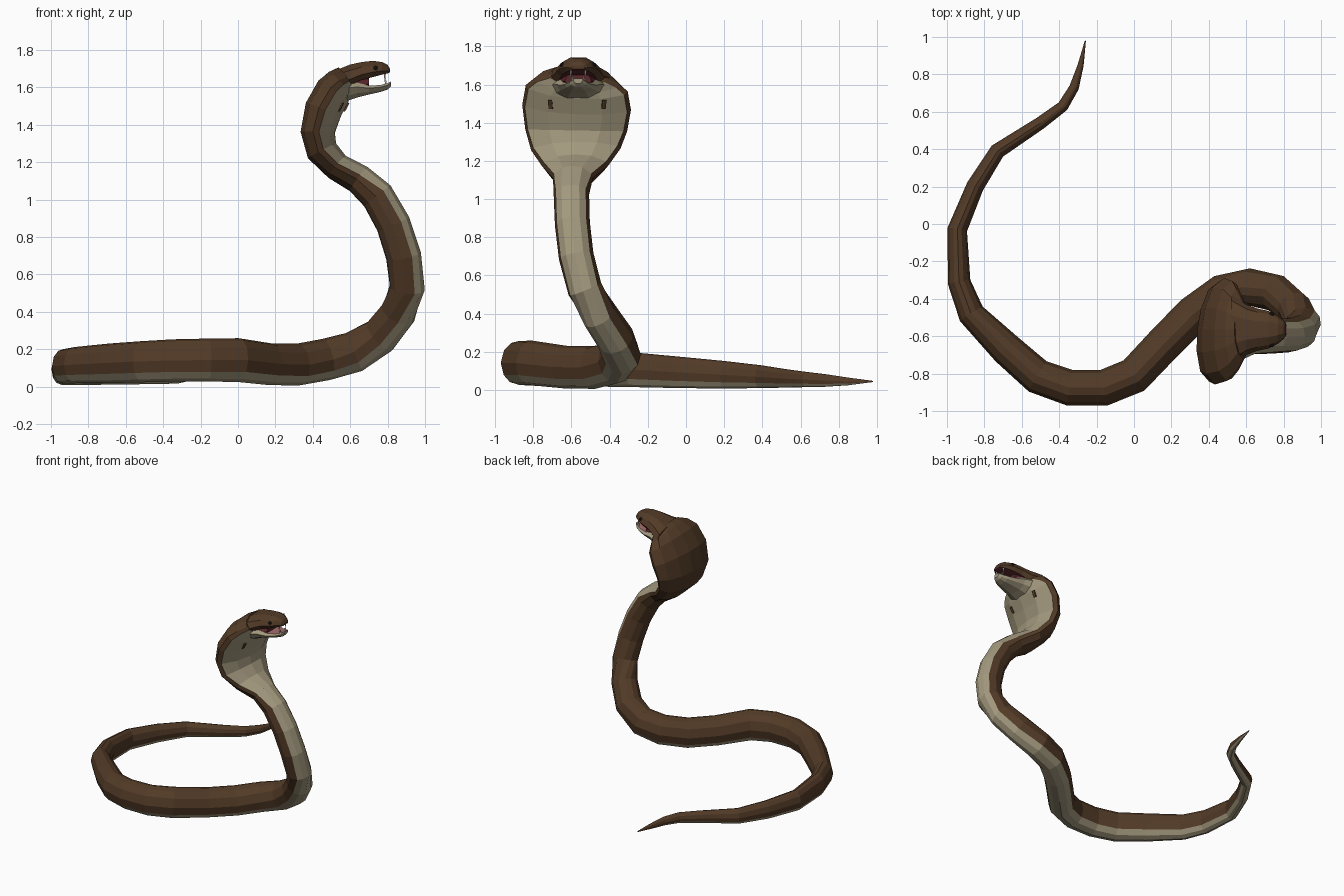
import bpy, bmesh, math
from mathutils import Vector

if "Cube" in bpy.data.objects:
    bpy.data.objects.remove(bpy.data.objects["Cube"])


def mat(name, rgb):
    m = bpy.data.materials.new(name)
    m.diffuse_color = (*rgb, 1)
    m.use_nodes = True
    m.node_tree.nodes["Principled BSDF"].inputs["Base Color"].default_value = m.diffuse_color
    return m


BROWN = mat("scale brown", (0.085, 0.043, 0.020))
PALE = mat("belly beige", (0.37, 0.32, 0.21))
RED = mat("mouth dark red", (0.10, 0.02, 0.025))
PINK = mat("jaw lining pink", (0.38, 0.15, 0.15))
WHITE = mat("fang white", (0.78, 0.74, 0.64))
BLACK = mat("eye black", (0.015, 0.012, 0.01))


def loft(name, rings, mats, rule):
    """Skin closed rings; rule(segment index) gives the material index."""
    bm = bmesh.new()
    vs = [[bm.verts.new(p) for p in r] for r in rings]
    n = len(rings[0])
    for a, b in zip(vs, vs[1:]):
        for k in range(n):
            j = (k + 1) % n
            f = bm.faces.new((a[k], a[j], b[j], b[k]))
            f.material_index = rule(k)
    bm.faces.new(vs[0])
    bm.faces.new(vs[-1])
    bmesh.ops.recalc_face_normals(bm, faces=bm.faces)
    me = bpy.data.meshes.new(name)
    bm.to_mesh(me)
    bm.free()
    for m in mats:
        me.materials.append(m)
    ob = bpy.data.objects.new(name, me)
    bpy.context.collection.objects.link(ob)
    return ob


# Body path, tail to neck: x, y, z, half width, half depth
body = [
    (-.26, .98, .045, .003, .003), (-.285, .85, .045, .016, .02),
    (-.32, .73, .05, .026, .033), (-.38, .63, .055, .03, .04),
    (-.50, .54, .06, .034, .047), (-.73, .39, .07, .042, .06),
    (-.85, .20, .08, .047, .072), (-.945, -.03, .092, .053, .082),
    (-.935, -.31, .108, .061, .092), (-.87, -.48, .115, .072, .097),
    (-.68, -.67, .125, .088, .106), (-.515, -.815, .133, .094, .11),
    (-.345, -.875, .14, .096, .113), (-.16, -.875, .142, .097, .115),
    (0, -.81, .142, .098, .117), (.17, -.63, .12, .098, .112),
    (.32, -.48, .118, .1, .112), (.47, -.37, .145, .1, .112),
    (.62, -.337, .185, .1, .11), (.76, -.37, .27, .1, .102),
    (.855, -.45, .39, .095, .098), (.905, -.53, .53, .092, .095),
    (.885, -.575, .70, .092, .095), (.83, -.595, .87, .092, .093),
    (.745, -.6, 1.02, .093, .09)]
# Hood: same columns
hood = [
    (.645, -.592, 1.11, .105, .08), (.53, -.58, 1.175, .175, .075),
    (.45, -.577, 1.26, .235, .085), (.427, -.575, 1.36, .268, .09),
    (.457, -.573, 1.48, .286, .1), (.51, -.572, 1.58, .268, .098),
    (.545, -.57, 1.62, .22, .086), (.58, -.568, 1.645, .15, .075)]

rows = body + hood
P = [Vector(r[:3]) for r in rows]
rings = []
for i, r in enumerate(rows):
    a, b = P[max(i - 1, 0)], P[min(i + 1, len(P) - 1)]
    t = ((P[i] - a).normalized() + (b - P[i]).normalized()).normalized()
    flat = Vector((-t.y, t.x, 0)).normalized()      # sideways on the ground
    w = min(max((r[2] - .2) / .3, 0), 1)
    s = flat.lerp(Vector((.1, 1, 0)), w)            # sideways when upright
    s = (s - t * s.dot(t)).normalized()
    belly = s.cross(t)
    edge = 57 if i < len(body) else 70
    half = [30, edge, 90, 125, 155]
    angs = [0] + half + [180] + [-q for q in reversed(half)]
    rings.append([P[i] + s * (r[3] * math.sin(math.radians(q)))
                  + belly * (r[4] * math.cos(math.radians(q))) for q in angs])
loft("body_and_hood", rings, [BROWN, PALE], lambda k: int(k in (0, 1, 10, 11)))

YH = -.565   # middle of the head


def head_part(name, secs, mats, flip=False):
    """Sections x, z crown, z mouth side, half width; mouth side is flat."""
    shape = [(.8, 0), (1, .3), (.82, .72), (.4, 1)]
    prof = shape + [(-y, z) for y, z in reversed(shape)]
    rr = [[Vector((x, YH + y * w, zm + (zc - zm) * z)) for y, z in prof]
          for x, zc, zm, w in secs]
    return loft(name, rr, mats, lambda k: int(k == 7))


# Upper head and lower jaw
head_part("upper_head", [
    (.52, 1.69, 1.60, .19), (.60, 1.722, 1.61, .135), (.66, 1.735, 1.64, .113),
    (.72, 1.742, 1.655, .10), (.77, 1.735, 1.668, .075),
    (.80, 1.72, 1.675, .05), (.812, 1.70, 1.68, .035)], [BROWN, RED])
head_part("lower_jaw", [
    (.56, 1.52, 1.63, .15), (.64, 1.547, 1.625, .115), (.70, 1.562, 1.61, .095),
    (.76, 1.575, 1.612, .07), (.80, 1.588, 1.622, .045),
    (.818, 1.605, 1.632, .025)], [PALE, PINK])
# Dark back of the mouth
head_part("mouth_lining", [
    (.60, 1.66, 1.59, .115), (.66, 1.66, 1.59, .09), (.70, 1.665, 1.60, .07)],
    [RED, RED])

for side in (-1, 1):
    # Fangs
    for nm, x, y, z, h, rx in (("upper_fang", .785, .038, 1.655, .05, math.pi),
                               ("lower_tooth", .79, .03, 1.632, .03, 0)):
        bpy.ops.mesh.primitive_cone_add(vertices=6, radius1=.007, radius2=.001,
                                        depth=h, location=(x, YH + side * y, z),
                                        rotation=(rx, 0, 0))
        bpy.context.object.name = nm
        bpy.context.object.data.materials.append(WHITE)
    # Eyes
    bpy.ops.mesh.primitive_ico_sphere_add(subdivisions=1, radius=.014,
                                          location=(.735, YH + side * .082, 1.703))
    bpy.context.object.name = "eye"
    bpy.context.object.data.materials.append(BLACK)
    # Small dark marks on the front of the hood
    bpy.ops.mesh.primitive_cube_add(
        size=1, location=(.564 + side * .014, -.57 + side * .14, 1.495),
        rotation=(0, math.radians(28), side * math.radians(11)))
    mk = bpy.context.object
    mk.name = "hood_mark"
    mk.scale = (.009, .022, .05)
    mk.data.materials.append(BROWN)
